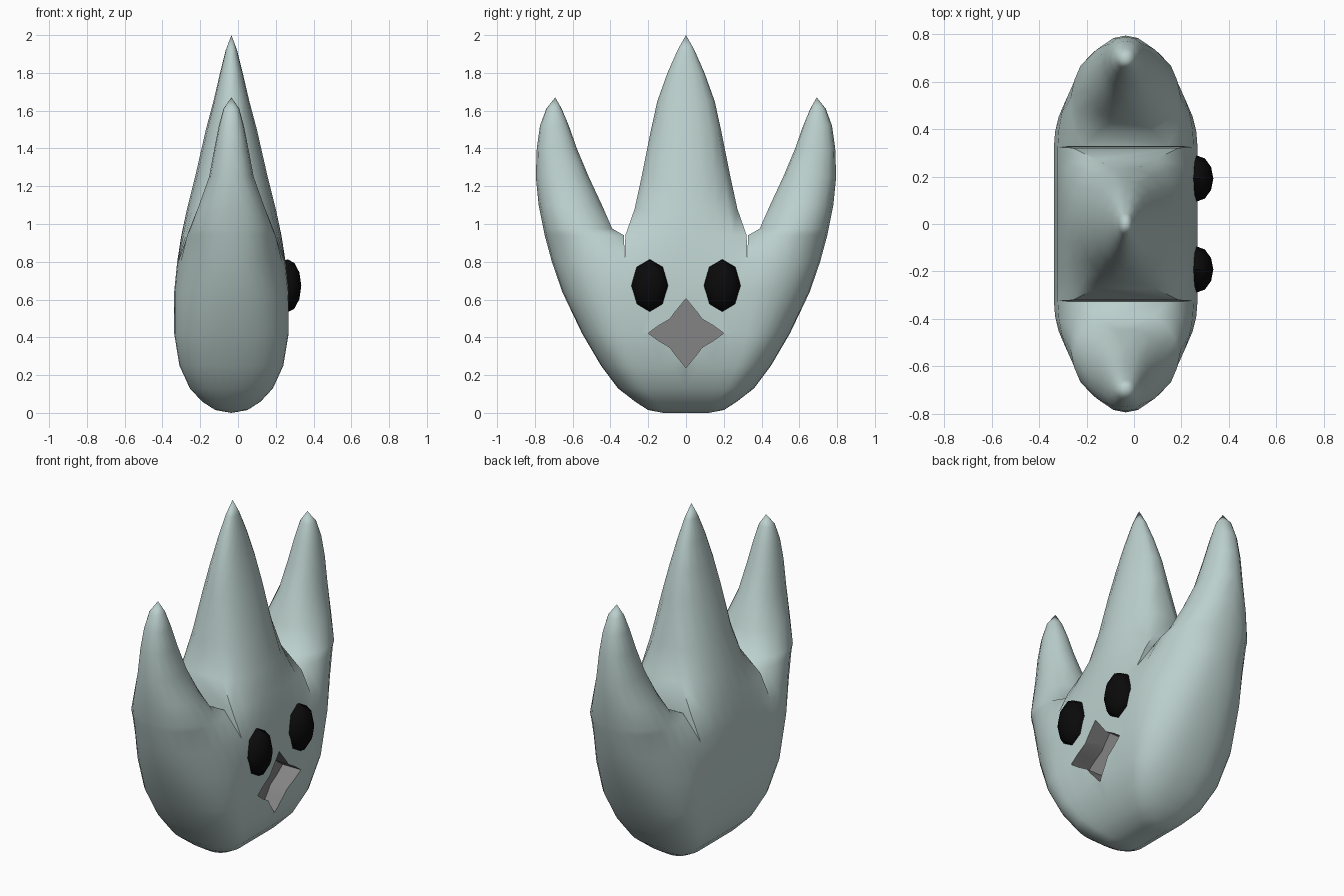
import bpy, bmesh
from math import sin, cos, pi, radians
from mathutils import Matrix, Vector

cube = bpy.data.objects.get("Cube")
if cube:
    bpy.data.objects.remove(cube)

MID_X = -0.035
SPLIT = 0.8   # height where the three prongs separate


def material(name, rgb):
    m = bpy.data.materials.new(name)
    m.use_nodes = True
    m.diffuse_color = (*rgb, 1)
    bsdf = m.node_tree.nodes["Principled BSDF"]
    bsdf.inputs["Base Color"].default_value = (*rgb, 1)
    bsdf.inputs["Roughness"].default_value = 0.7
    return m


pale = material("pale_teal", (0.50, 0.63, 0.61))
grey = material("beak_grey", (0.23, 0.23, 0.23))
black = material("eye_black", (0.003, 0.003, 0.003))


def finish(bm, name, mats):
    bmesh.ops.recalc_face_normals(bm, faces=bm.faces)
    me = bpy.data.meshes.new(name)
    bm.to_mesh(me)
    bm.free()
    for m in mats:
        me.materials.append(m)
    ob = bpy.data.objects.new(name, me)
    bpy.context.collection.objects.link(ob)
    return ob


def activate(ob):
    bpy.ops.object.select_all(action='DESELECT')
    ob.select_set(True)
    bpy.context.view_layer.objects.active = ob


# Shared lower body: height, half thickness, half width
LOWER = [(0, 0, .12), (.015, .085, .2), (.06, .155, .27), (.13, .22, .36),
         (.25, .275, .45), (.42, .303, .55), (.64, .303, .655), (SPLIT, .287, .71)]
# Centre spike: height, half thickness, half width, rounding angle
SPIKE = [(.94, .265, .321, 35), (1.08, .235, .272, 62), (1.25, .192, .235, 78),
         (1.5, .135, .185, 90), (1.65, .095, .152, 90), (1.8, .06, .098, 90),
         (1.92, .03, .045, 90), (2.0, 0, 0, 90)]
# Side horn: height, half thickness, inner edge, outer edge, inner rounding angle
HORN = [(.94, .235, .328, .748, 45), (.975, .222, .39, .755, 62), (1.1, .172, .445, .78, 80),
        (1.25, .118, .515, .795, 90), (1.4, .09, .578, .79, 90), (1.52, .066, .62, .773, 90),
        (1.61, .042, .658, .74, 90), (1.67, 0, .692, .692, 90)]


def section(z, hx, y0, y1, a0, a1, n):
    """Row of (y, half thickness, z) across a rounded section."""
    a0, a1 = radians(a0), radians(a1)
    row = []
    for i in range(n + 1):
        a = a0 + (a1 - a0) * i / n
        f = (sin(a) - sin(a0)) / (sin(a1) - sin(a0))
        row.append((y0 + (y1 - y0) * f, hx * max(cos(a), 0) ** 0.85, z))
    return row


def inner(yo):
    return min(.325, .6 * yo)


def loft(bm, rows, walls):
    """Skin the +x and -x sides of a stack of rows, closing edges above the split."""
    grids = [[[bm.verts.new((MID_X + s * t, y, z)) for y, t, z in r] for r in rows]
             for s in (1, -1)]
    for g in grids:
        for a, b in zip(g, g[1:]):
            for i in range(len(a) - 1):
                bm.faces.new((a[i], a[i + 1], b[i + 1], b[i]))
    f, k = grids
    for j in range(len(LOWER) - 1, len(rows) - 1):
        for c in walls:
            bm.faces.new((f[j][c], f[j + 1][c], k[j + 1][c], k[j][c]))


# Body with centre spike and two mirrored horns
bm = bmesh.new()
spike_rows = [section(z, hx, -inner(yo), inner(yo), -1, 1, 8) for z, hx, yo in LOWER]
spike_rows = [[(y, hx, z) for y, _, z in r] for r, (_, hx, _) in zip(spike_rows, LOWER)]
spike_rows += [section(z, hx, -y, y, -a, a, 8) for z, hx, y, a in SPIKE]
loft(bm, spike_rows, (0, -1))
horn_rows = [section(z, hx, inner(yo), yo, 0, 90, 8) for z, hx, yo in LOWER]
horn_rows += [section(z, hx, yi, yo, -a, 90, 8) for z, hx, yi, yo, a in HORN]
loft(bm, horn_rows, (0,))
loft(bm, [[(-y, t, z) for y, t, z in r] for r in horn_rows], (0,))
bmesh.ops.remove_doubles(bm, verts=bm.verts, dist=0.0008)
body = finish(bm, "body", [pale, grey])

# Star-shaped beak recess cut into the face
bm = bmesh.new()
quarter = [(.2, 0), (.145, .04), (.085, .075), (.06, .11)]
star = []
for sy, sz, flip in ((1, 1, 0), (-1, 1, 1), (-1, -1, 0), (1, -1, 1)):
    pts = quarter + [(0, .183)]
    pts = pts[::-1] if flip else pts
    star += [(sy * y, sz * z) for y, z in pts[:-1]]
base = bm.faces.new([bm.verts.new((.15, y, .422 + z)) for y, z in star])
top = bmesh.ops.extrude_face_region(bm, geom=[base])["geom"]
bmesh.ops.translate(bm, vec=(.25, 0, 0),
                    verts=[v for v in top if isinstance(v, bmesh.types.BMVert)])
for f in bm.faces:
    f.material_index = 1
cutter = finish(bm, "beak_cutter", [pale, grey])
cutter.hide_render = True
cut = body.modifiers.new("beak_recess", 'BOOLEAN')
cut.operation = 'DIFFERENCE'
cut.solver = 'EXACT'
cut.object = cutter
activate(body)
bpy.ops.object.modifier_apply(modifier=cut.name)
bpy.data.objects.remove(cutter)
bpy.ops.object.shade_smooth_by_angle(angle=radians(42))

# Eyes: low-poly flattened spheres
for side, name in ((1, "left_eye"), (-1, "right_eye")):
    bm = bmesh.new()
    bmesh.ops.create_uvsphere(bm, u_segments=8, v_segments=6, radius=1)
    bmesh.ops.transform(bm, verts=bm.verts, matrix=Matrix.Translation((.262, side * .192, .673))
                        @ Matrix.Diagonal((.073, .098, .14, 1))
                        @ Matrix.Rotation(pi / 2, 4, 'Y'))
    eye = finish(bm, name, [black])
    activate(eye)
    bpy.ops.object.shade_smooth_by_angle(angle=radians(50))
